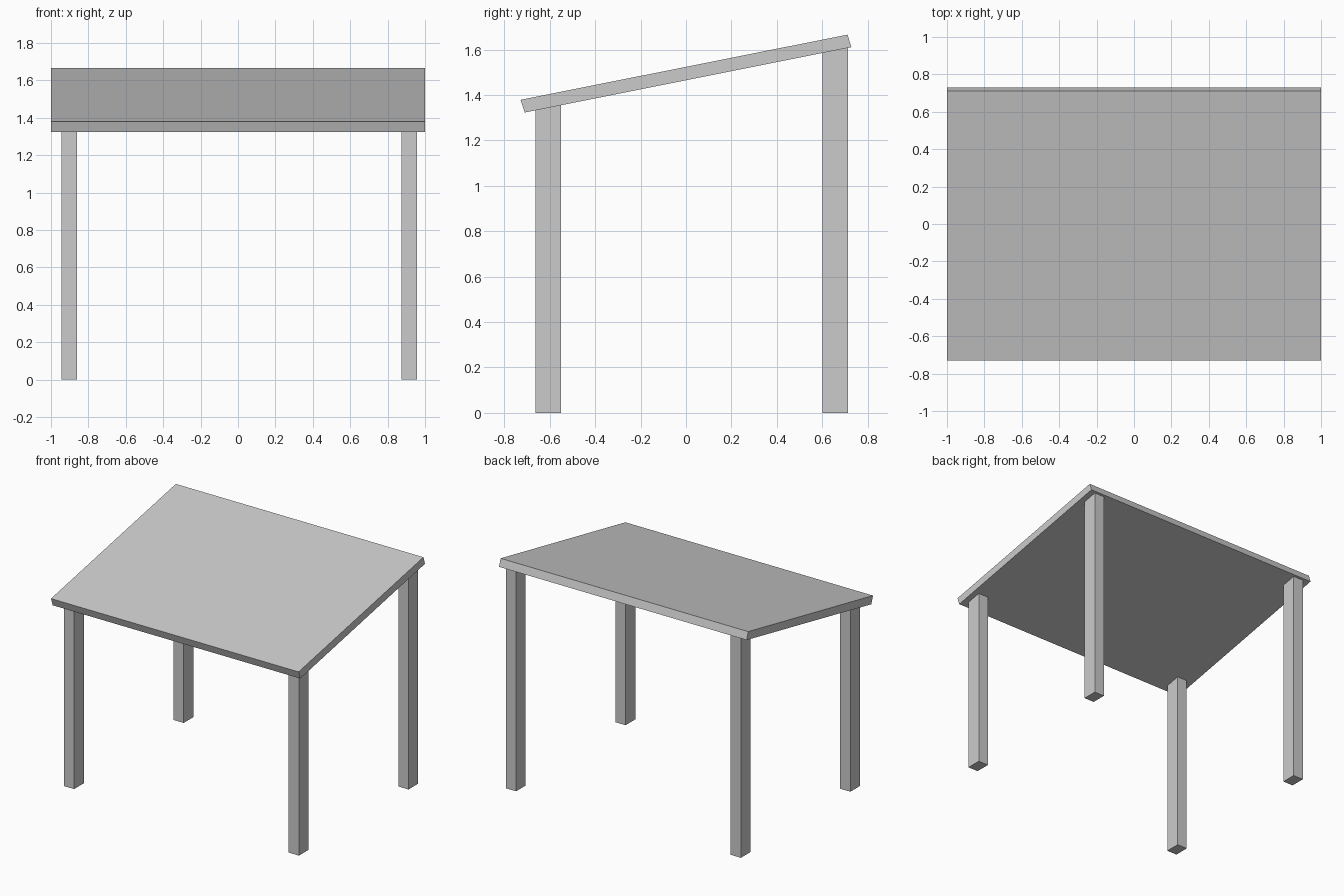
import bpy, bmesh

if "Cube" in bpy.data.objects:
    bpy.data.objects.remove(bpy.data.objects["Cube"])

# Tilted top: side profile in (y, z), clockwise from lower front corner
TOP = [(-0.71, 1.323), (0.729, 1.611), (0.711, 1.666), (-0.729, 1.379)]


def underside(y):
    (y0, z0), (y1, z1) = TOP[:2]
    return z0 + (z1 - z0) * (y - y0) / (y1 - y0)


def extrude_profile(name, profile, x0, x1):
    """Solid made by sweeping a (y, z) profile from x0 to x1."""
    bm = bmesh.new()
    face = bm.faces.new([bm.verts.new((x0, y, z)) for y, z in profile])
    swept = bmesh.ops.extrude_face_region(bm, geom=[face], use_keep_orig=True)["geom"]
    verts = [v for v in swept if isinstance(v, bmesh.types.BMVert)]
    bmesh.ops.translate(bm, verts=verts, vec=(x1 - x0, 0, 0))
    bmesh.ops.recalc_face_normals(bm, faces=bm.faces)
    mesh = bpy.data.meshes.new(name)
    bm.to_mesh(mesh)
    bm.free()
    obj = bpy.data.objects.new(name, mesh)
    bpy.context.collection.objects.link(obj)
    return obj


# Sloping slab
extrude_profile("sloped_top", TOP, -1.0, 1.0)

# Four legs, tops cut to the slope of the slab
for side, x0, x1 in (("left", -0.943, -0.86), ("right", 0.873, 0.956)):
    for end, y0, y1 in (("front", -0.662, -0.55), ("back", 0.602, 0.713)):
        profile = [(y0, 0), (y1, 0), (y1, underside(y1)), (y0, underside(y0))]
        extrude_profile(f"{end}_{side}_leg", profile, x0, x1)
